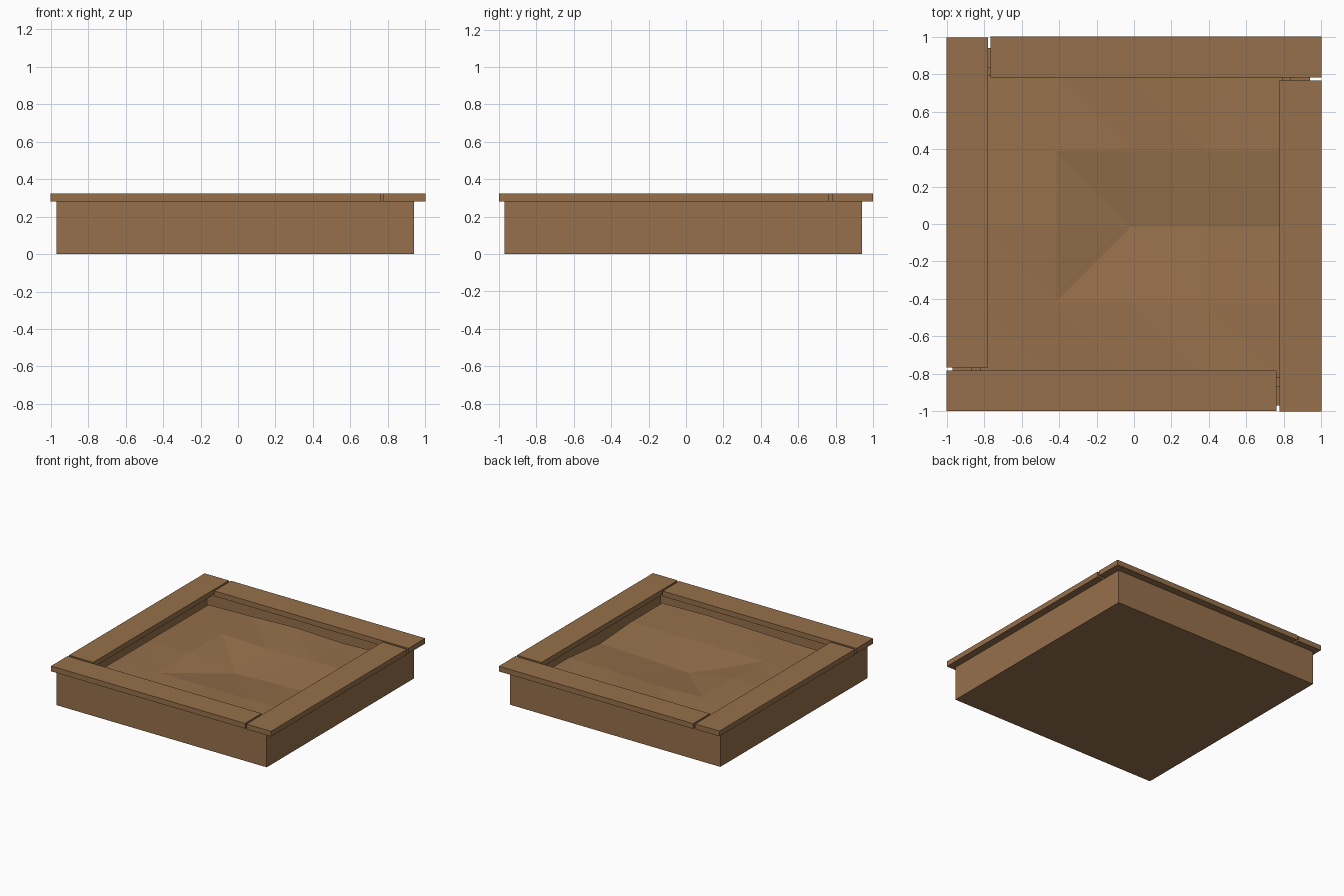
import bpy, bmesh

if "Cube" in bpy.data.objects:
    bpy.data.objects.remove(bpy.data.objects["Cube"])

wood = bpy.data.materials.new("brown wood")
wood.diffuse_color = (0.305, 0.162, 0.070, 1)
wood.use_nodes = True
wood.node_tree.nodes["Principled BSDF"].inputs["Base Color"].default_value = wood.diffuse_color


def finish(name, bm):
    bmesh.ops.recalc_face_normals(bm, faces=bm.faces)
    me = bpy.data.meshes.new(name)
    bm.to_mesh(me)
    bm.free()
    me.materials.append(wood)
    ob = bpy.data.objects.new(name, me)
    bpy.context.collection.objects.link(ob)
    return ob


def box(x0, x1, y0, y1, z0, z1):
    bm = bmesh.new()
    bmesh.ops.create_cube(bm, size=1)
    for v in bm.verts:
        v.co = (x0 if v.co.x < 0 else x1, y0 if v.co.y < 0 else y1,
                z0 if v.co.z < 0 else z1)
    return bm


# Open frame: solid box with a recess pressed into the top
bm = box(-0.97, 0.94, -0.97, 0.94, 0, 0.28)
top = max(bm.faces, key=lambda f: f.calc_center_median().z)
bmesh.ops.inset_region(bm, faces=[top], thickness=0.147)
walls = bmesh.ops.extrude_discrete_faces(bm, faces=[top])["faces"]
for v in walls[0].verts:
    v.co.z = 0.08
finish("frame_box", bm)

# Seat planks laid in a pinwheel around the rim
planks = {
    "left_plank": (-1, -0.78, -0.765, 0.995),
    "back_plank": (-0.765, 1, 0.783, 1),
    "right_plank": (0.777, 1, -1, 0.765),
    "front_plank": (-1, 0.76, -0.997, -0.782),
}
for name, (x0, x1, y0, y1) in planks.items():
    finish(name, box(x0, x1, y0, y1, 0.28, 0.323))

# Uneven filling: a 4 x 4 faceted sheet, rows run front to back
heights = [
    [0.19, 0.19, 0.20, 0.21, 0.20],
    [0.19, 0.20, 0.20, 0.20, 0.20],
    [0.19, 0.215, 0.15, 0.165, 0.175],
    [0.19, 0.215, 0.20, 0.21, 0.215],
    [0.19, 0.20, 0.215, 0.20, 0.215],
]
bm = bmesh.new()
g = [[bm.verts.new((-0.823 + 0.404 * i, -0.823 + 0.404 * j, h))
      for i, h in enumerate(row)] for j, row in enumerate(heights)]
for j in range(4):
    for i in range(4):
        a, b, c, d = g[j][i], g[j][i + 1], g[j + 1][i + 1], g[j + 1][i]
        if (i, j) in ((1, 1), (2, 2)):
            tris = ((a, b, c), (a, c, d))
        else:
            tris = ((a, b, d), (b, c, d))
        for t in tris:
            bm.faces.new(t)
finish("sand_surface", bm)
